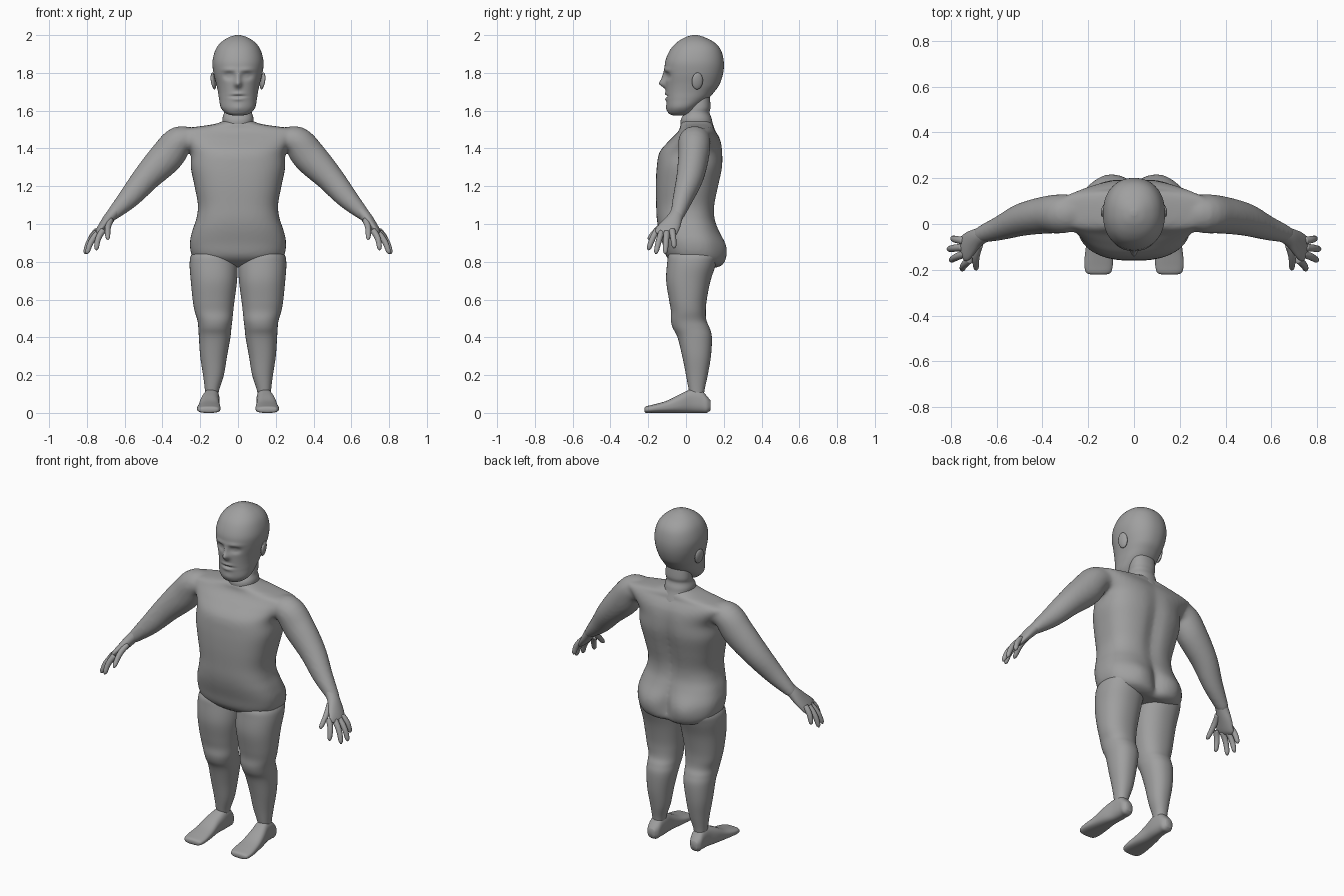
import bpy, bmesh, math
from mathutils import Vector, Matrix

old = bpy.data.objects.get("Cube")
if old:
    bpy.data.objects.remove(old, do_unlink=True)

grey = bpy.data.materials.new("plain grey")
grey.use_nodes = True
grey.diffuse_color = (0.35, 0.35, 0.35, 1)
grey.node_tree.nodes["Principled BSDF"].inputs["Base Color"].default_value = (0.35, 0.35, 0.35, 1)


def smooth_rows(rows, steps):
    """Catmull-Rom interpolation between rows of numbers."""
    out = []
    for i in range(len(rows) - 1):
        quad = rows[max(i - 1, 0)], rows[i], rows[i + 1], rows[min(i + 2, len(rows) - 1)]
        for k in range(steps):
            t = k / steps
            out.append([b + 0.5 * t * (c - a + t * (2 * a - 5 * b + 4 * c - d + t * (3 * (b - c) + d - a)))
                        for a, b, c, d in zip(*quad)])
    return out + [list(rows[-1])]


def skin(bm, rings):
    """Join rings of points into a closed surface."""
    loops = [[bm.verts.new(p) for p in ring] for ring in rings]
    n = len(loops[0])
    for a, b in zip(loops, loops[1:]):
        for i in range(n):
            j = (i + 1) % n
            bm.faces.new((a[i], a[j], b[j], b[i]))
    for ring in (loops[0], loops[-1]):
        tip = bm.verts.new(sum((v.co for v in ring), Vector()) / n)
        for i in range(n):
            bm.faces.new((ring[i], ring[(i + 1) % n], tip))


def unit_ring(n, power):
    ring = []
    for i in range(n):
        c, s = math.cos(math.tau * i / n), math.sin(math.tau * i / n)
        ring.append((math.copysign(abs(c) ** (2 / power), c), math.copysign(abs(s) ** (2 / power), s)))
    return ring


def loft(bm, rows, power=2.2, n=48, steps=5, along_y=False):
    """Rows hold a station, then the low and high limits across and deep."""
    rings = []
    for t, a0, a1, b0, b1 in smooth_rows(rows, steps):
        pts = [((a0 + a1) / 2 + (a1 - a0) / 2 * c, (b0 + b1) / 2 + (b1 - b0) / 2 * s)
               for c, s in unit_ring(n, power)]
        rings.append([Vector((a, t, b) if along_y else (a, b, t)) for a, b in pts])
    skin(bm, rings)


def centred(rows):
    return [(z, -w, w, front, back) for z, w, front, back in rows]


def tube(bm, rows, n=24, steps=5, flip=1):
    """Rows hold a centre, a thickness radius and a width radius along y."""
    rows = smooth_rows(rows, steps)
    rings = []
    for i, (x, y, z, thick, wide) in enumerate(rows):
        way = Vector(rows[min(i + 1, len(rows) - 1)][:3]) - Vector(rows[max(i - 1, 0)][:3])
        way.normalize()
        side = Vector((0, 1, 0))
        side = (side - way * side.dot(way)).normalized()
        up = way.cross(side)
        ring = [Vector((x, y, z)) + side * wide * c + up * thick * s for c, s in unit_ring(n, 2)]
        rings.append([Vector((p.x * flip, p.y, p.z)) for p in ring])
    skin(bm, rings)


def sculpt(bm, side, bumps):
    """Push the front (-1) or back (1) out by soft bumps: x, z, spread x, spread z, amount."""
    bmesh.ops.recalc_face_normals(bm, faces=bm.faces)
    bm.normal_update()
    moves = []
    for v in bm.verts:
        facing = min(1, 2 * max(0, v.normal.y * side))
        push = sum(h * math.exp(-((abs(v.co.x) - x) / sx) ** 2 - ((v.co.z - z) / sz) ** 2)
                   for x, z, sx, sz, h in bumps)
        moves.append((v, push * facing * side))
    for v, dy in moves:
        v.co.y += dy


def finish(bm, name, mirror=False):
    bmesh.ops.recalc_face_normals(bm, faces=bm.faces)
    mesh = bpy.data.meshes.new(name)
    bm.to_mesh(mesh)
    bm.free()
    mesh.shade_smooth()
    mesh.materials.append(grey)
    ob = bpy.data.objects.new(name, mesh)
    bpy.context.collection.objects.link(ob)
    if mirror:
        ob.modifiers.new("mirror", "MIRROR").use_mirror_merge = False
    return ob


# Torso with buttocks and spine groove, blended with both arms
bm = bmesh.new()
loft(bm, centred([
    (.77, .13, 0, .17), (.79, .2, -.06, .195), (.83, .243, -.105, .2), (.9, .255, -.125, .195),
    (.97, .24, -.145, .172), (1.03, .22, -.155, .155), (1.1, .212, -.158, .155),
    (1.2, .23, -.16, .175), (1.3, .25, -.155, .195), (1.38, .25, -.14, .195),
    (1.44, .29, -.09, .185), (1.48, .335, -.05, .165), (1.5, .33, -.035, .15),
    (1.515, .22, -.03, .15), (1.53, .12, -.03, .14), (1.55, .07, -.01, .12)]), power=2.6, n=72)
sculpt(bm, 1, [(.12, .86, .08, .08, .025), (0, .86, .03, .1, -.025), (0, 1.2, .045, .22, -.02)])
for flip in (1, -1):
    tube(bm, [(.2, .05, 1.44, .05, .07), (.305, .045, 1.44, .08, .085), (.38, .04, 1.355, .09, .082),
              (.485, .02, 1.245, .074, .072), (.575, -.015, 1.14, .058, .055),
              (.665, -.045, 1.05, .034, .038), (.68, -.052, 1.03, .025, .03)], flip=flip)
body = finish(bm, "torso_and_arms")
remesh = body.modifiers.new("blend", "REMESH")
remesh.mode = 'VOXEL'
remesh.voxel_size = .01
remesh.use_smooth_shade = True
soften = body.modifiers.new("soften", "SMOOTH")
soften.factor = .5
soften.iterations = 8

# Head with a sculpted face
bm = bmesh.new()
loft(bm, centred([
    (1.575, .03, -.07, 0), (1.585, .062, -.09, .03), (1.615, .09, -.1, .06), (1.66, .1, -.104, .115),
    (1.7, .106, -.106, .15), (1.74, .115, -.108, .178), (1.8, .13, -.112, .197),
    (1.86, .135, -.11, .2), (1.92, .12, -.085, .185), (1.96, .092, -.05, .152),
    (1.988, .05, -.005, .1), (2, .012, .035, .06)]), n=96, steps=8)
sculpt(bm, -1, [
    (0, 1.742, .018, .02, .03), (0, 1.775, .013, .03, .016),
    (.048, 1.785, .026, .018, -.018), (.048, 1.785, .015, .009, .008), (.045, 1.815, .04, .012, .007),
    (0, 1.676, .035, .005, -.009), (0, 1.69, .03, .008, .006), (0, 1.66, .028, .008, .006),
    (0, 1.612, .035, .02, .006)])
finish(bm, "head")

# Neck with a soft collar ridge
bm = bmesh.new()
loft(bm, centred([
    (1.48, .1, -.015, .16), (1.53, .084, -.028, .142), (1.56, .082, -.025, .135),
    (1.59, .074, -.005, .125), (1.62, .075, .01, .13), (1.68, .07, .02, .125)]))
finish(bm, "neck")

# Ears
bm = bmesh.new()
bmesh.ops.create_uvsphere(
    bm, u_segments=24, v_segments=16, radius=1,
    matrix=Matrix.Translation((.13, .06, 1.757)) @ Matrix.Rotation(.25, 4, 'Z')
    @ Matrix.Rotation(.15, 4, 'Y') @ Matrix.Diagonal((.012, .03, .045, 1)))
finish(bm, "ears", mirror=True)

# Legs
bm = bmesh.new()
loft(bm, [
    (.05, .11, .17, .03, .09), (.12, .1, .175, .015, .098), (.2, .075, .185, 0, .115),
    (.3, .058, .2, -.02, .132), (.4, .04, .207, -.045, .137), (.45, .035, .21, -.07, .125),
    (.49, .03, .215, -.08, .108), (.54, .025, .23, -.08, .105), (.6, .018, .24, -.09, .11),
    (.7, .005, .25, -.105, .13), (.79, .002, .256, -.1, .16), (.84, .01, .245, -.09, .17),
    (.88, .04, .2, -.05, .12)])
finish(bm, "legs", mirror=True)

# Feet
bm = bmesh.new()
loft(bm, [
    (-.22, .12, .19, .006, .026), (-.21, .1, .21, 0, .035), (-.17, .092, .217, 0, .045),
    (-.1, .095, .21, 0, .065), (-.03, .1, .2, 0, .1), (.03, .098, .185, 0, .125),
    (.08, .1, .18, 0, .12), (.11, .105, .178, 0, .09), (.13, .12, .165, .015, .065)],
    power=2.6, along_y=True)
finish(bm, "feet", mirror=True)

# Hands: palm, four fingers and a thumb
bm = bmesh.new()
tube(bm, [(.63, -.033, 1.09, .03, .036), (.675, -.055, 1.04, .03, .039), (.71, -.08, .995, .025, .052),
          (.74, -.108, .955, .018, .058), (.752, -.118, .938, .008, .045)])
fingers = [((.715, -.155, .965), (.75, -.2, .862)), ((.738, -.13, .955), (.8, -.16, .842)),
           ((.748, -.102, .955), (.81, -.11, .842)), ((.745, -.073, .965), (.793, -.062, .872)),
           ((.675, -.09, 1.02), (.688, -.2, .918))]
for base, tip in fingers:
    base, tip = Vector(base), Vector(tip)
    bend = Vector((.008, 0, .008))
    tube(bm, [(*(base.lerp(tip, t) + bend * math.sin(math.pi * t)), r, r)
              for t, r in ((0, .017), (.3, .016), (.6, .015), (.9, .012), (1, .004))], n=16, steps=4)
finish(bm, "hands", mirror=True)
